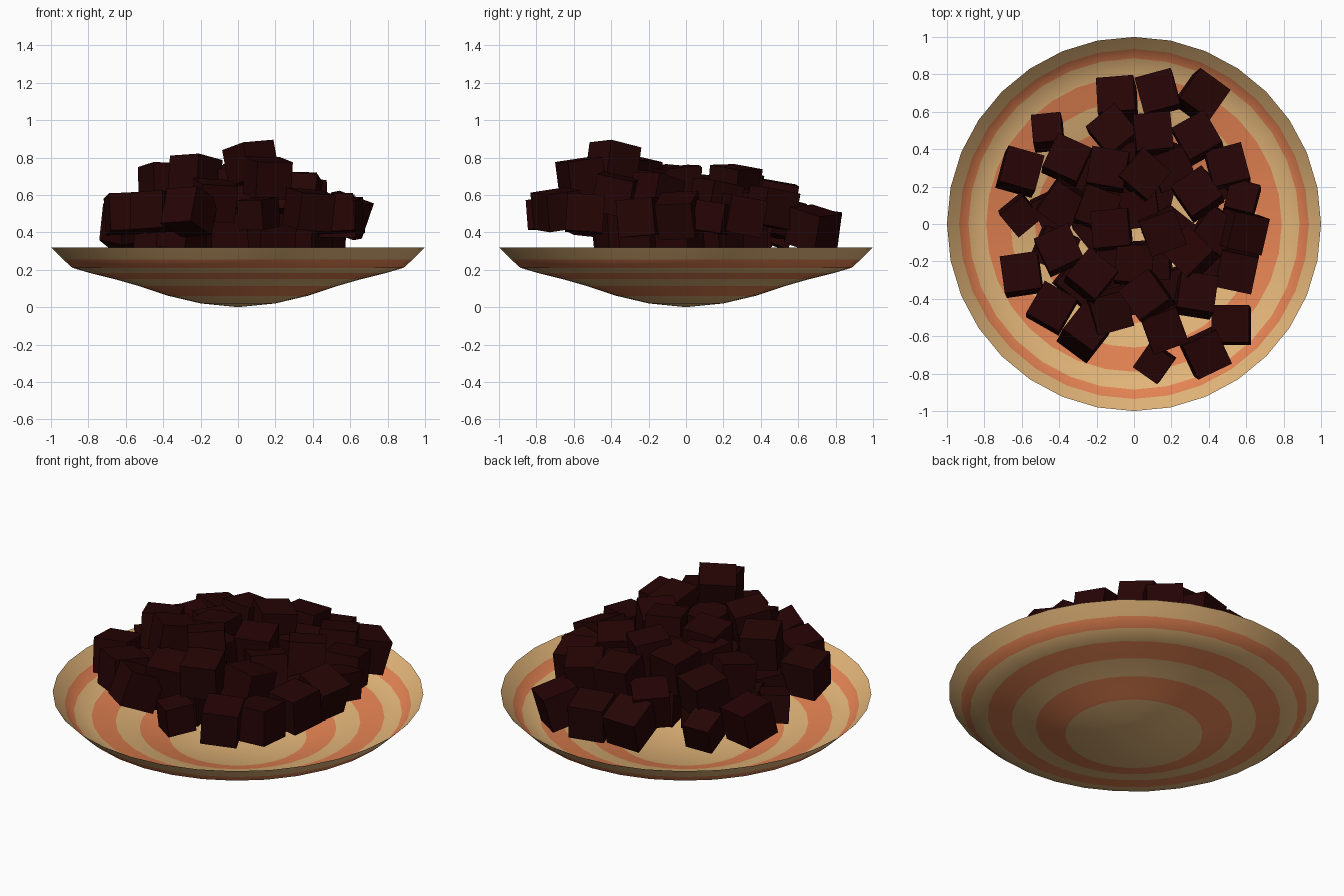
import bpy
import math
import random
from mathutils import Matrix, Vector

random.seed(4)

starter = bpy.data.objects.get("Cube")
if starter:
    bpy.data.objects.remove(starter, do_unlink=True)


def make_material(name, colour):
    material = bpy.data.materials.new(name)
    material.use_nodes = True
    rgba = (*colour, 1)
    material.diffuse_color = rgba
    material.node_tree.nodes["Principled BSDF"].inputs["Base Color"].default_value = rgba
    return material


tan = make_material("tan glaze", (.76, .46, .19))
orange = make_material("orange glaze", (.77, .225, .085))
brown = make_material("dark brown", (.019, .0012, .0014))


def make_object(name, vertices, faces, materials):
    mesh = bpy.data.meshes.new(name)
    mesh.from_pydata(vertices, [], faces)
    for material in materials:
        mesh.materials.append(material)
    mesh.update()
    obj = bpy.data.objects.new(name, mesh)
    bpy.context.collection.objects.link(obj)
    return obj


# Shallow bowl: one thin shell turned from a profile of (radius, height)
SIDES = 32
profile = [(.2, .02), (.37, .06), (.39, .066), (.53, .113), (.66, .15),
           (.79, .182), (.885, .21), (.935, .255), (1, .32)]
orange_bands = [(.37, .53), (.66, .79), (.885, .935)]

vertices = [(0, 0, 0)]
for radius, height in profile:
    for side in range(SIDES):
        angle = math.tau * side / SIDES
        vertices.append((radius * math.cos(angle), radius * math.sin(angle), height))

faces = [(0, 1 + side, 1 + (side + 1) % SIDES) for side in range(SIDES)]
for ring in range(len(profile) - 1):
    inner = 1 + ring * SIDES
    outer = inner + SIDES
    for side in range(SIDES):
        following = (side + 1) % SIDES
        faces.append((inner + side, outer + side, outer + following, inner + following))

bowl = make_object("striped_bowl", vertices, faces, [tan, orange])

# Painted rings, chosen by the middle radius of each face
for face in bowl.data.polygons:
    radii = [Vector(bowl.data.vertices[i].co[:2]).length for i in face.vertices]
    middle = (min(radii) + max(radii)) / 2
    face.material_index = int(any(low < middle < high for low, high in orange_bands))
    face.use_smooth = True

# Unit cube shared by every piece of the heap
corners = [Vector((x, y, z)) for x in (-.5, .5) for y in (-.5, .5) for z in (-.5, .5)]
cube_faces = [(0, 1, 3, 2), (4, 6, 7, 5), (0, 4, 5, 1),
              (2, 3, 7, 6), (0, 2, 6, 4), (1, 5, 7, 3)]


def add_cube(name, place, yaw, pitch, size):
    turn = (Matrix.Rotation(math.radians(yaw), 3, "Z")
            @ Matrix.Rotation(math.radians(pitch), 3, "X")
            @ Matrix.Rotation(math.radians(random.uniform(-5, 5)), 3, "Y"))
    points = [turn @ (corner * size) + Vector(place) for corner in corners]
    make_object(name, points, cube_faces, [brown])


# Each entry: x, y, z, then turn and forward tilt in degrees
small_cubes = [
    (-.46, .49, .41, 5, -20), (.58, .14, .48, -15, -8),
    (.11, -.74, .5, -35, 6), (-.61, .05, .43, 40, 8),
]
outer_cubes = [
    (-.09, .66, .42, 3, -22), (.13, .7, .42, 15, -8), (.36, .68, .42, -35, -15),
    (-.61, .28, .43, -15, -12), (.5, .3, .49, 15, -10), (.58, -.04, .49, 78, 20),
    (.55, -.25, .48, -12, 5), (-.6, -.27, .5, 8, -8), (-.44, -.45, .51, -30, -6),
    (-.26, -.58, .51, -38, -22), (.52, -.54, .5, 0, -4), (.38, -.69, .52, 25, 8),
]
heap_cubes = [
    (-.11, .49, .48, 40, -12), (.1, .48, .57, 6, -10), (.34, .46, .53, 30, -10),
    (-.36, .34, .55, -25, -10), (-.14, .29, .62, -10, -8), (.05, .26, .65, -40, -8),
    (-.38, .11, .57, -35, 8), (.34, .16, .57, 35, -10), (-.2, .08, .6, -20, -6),
    (-.12, -.03, .65, 5, -5), (.15, -.04, .65, 20, 6), (-.4, -.14, .66, 25, -8),
    (.3, -.16, .6, 45, -14), (-.23, -.28, .7, -40, -10), (0, -.22, .63, -5, -5),
    (.07, -.39, .77, 35, -12), (.33, -.38, .6, -8, -12), (-.13, -.46, .57, 15, 10),
    (.16, -.56, .69, 20, 8), (.03, .08, .55, 8, 0), (.2, .3, .52, 20, 5),
]

groups = [("small_cube", small_cubes, .16),
          ("outer_cube", outer_cubes, .2),
          ("heap_cube", heap_cubes, .2)]
for name, cubes, size in groups:
    for number, (x, y, z, yaw, pitch) in enumerate(cubes, 1):
        add_cube(f"{name}_{number}", (x, y, z), yaw, pitch, size)

# Buried layer that carries the heap, as rings of (count, width, depth, height)
for count, width, depth, height in ((6, .19, .19, .45), (11, .44, .36, .41)):
    for step in range(count):
        angle = math.tau * step / count
        place = (width * math.cos(angle), depth * math.sin(angle) - .03, height)
        add_cube(f"buried_cube_{count}_{step + 1}", place, random.uniform(0, 90), 5, .2)
